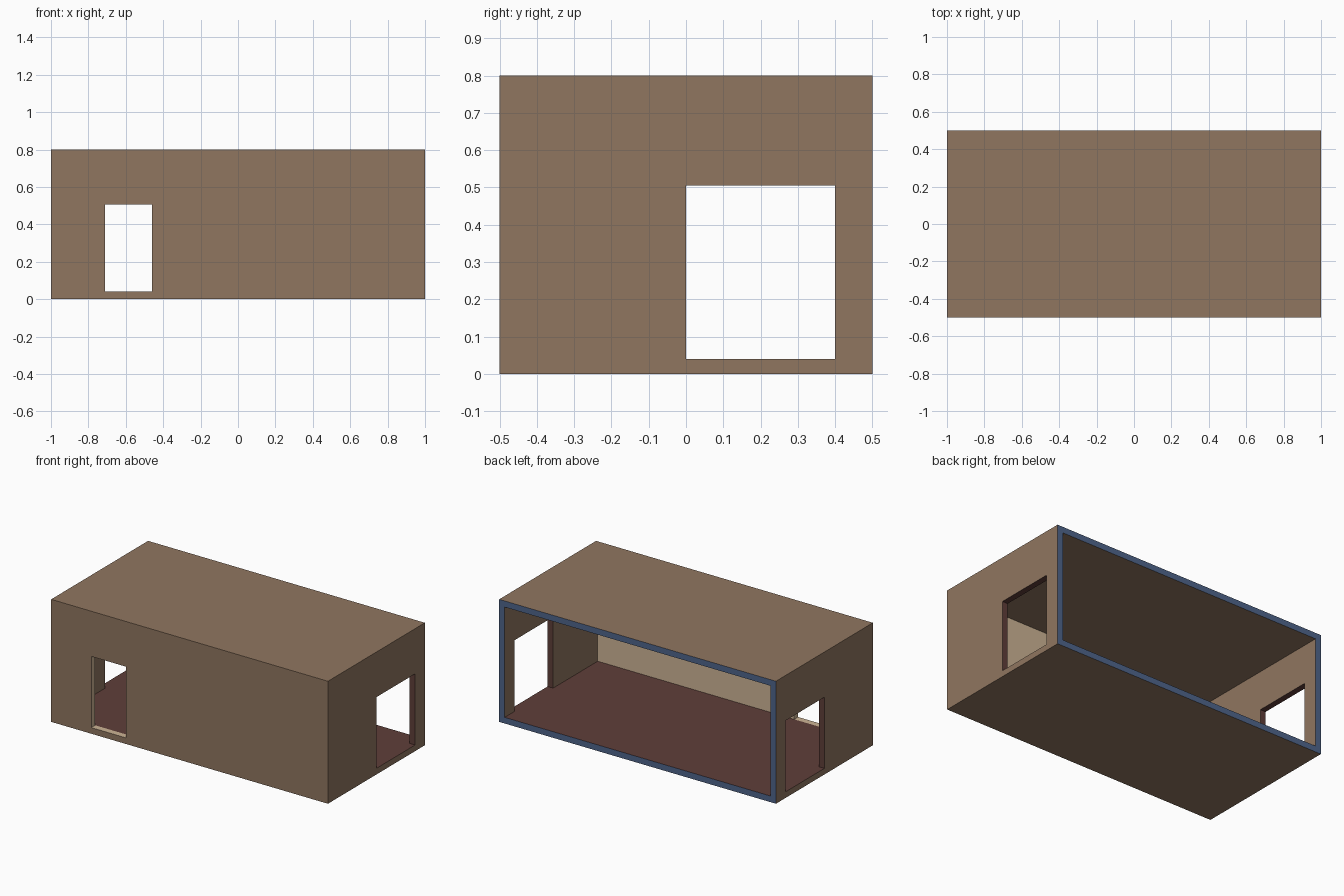
import bpy, bmesh, math
from mathutils import Vector

if "Cube" in bpy.data.objects:
    bpy.data.objects.remove(bpy.data.objects["Cube"])


def material(name, rgb):
    """Flat colour given as 0-255 display values, stored as linear."""
    lin = [((c / 255 + 0.055) / 1.055) ** 2.4 for c in rgb]
    m = bpy.data.materials.new(name)
    m.diffuse_color = (*lin, 1)
    m.use_nodes = True
    m.node_tree.nodes["Principled BSDF"].inputs["Base Color"].default_value = m.diffuse_color
    return m


BROWN, RED, TAN, BLUE = range(4)
mats = [material("wall_brown", (144, 118, 96)),
        material("floor_dark_red", (95, 62, 57)),
        material("plaster_tan", (205, 180, 149)),
        material("rim_blue", (79, 101, 139))]

# Break lines: outer skin, inner skin (0.04 walls) and the opening edges
X = [-1, -0.96, -0.71, -0.46, 0.96, 1]
Y = [-0.5, -0.46, 0, 0.4, 0.5]
Z = [0, 0.04, 0.505, 0.76, 0.8]


def solid(i, j, k):
    """True where the shell has material; the back (+y) is open."""
    if not (0 <= i < 5 and 0 <= j < 4 and 0 <= k < 4):
        return False
    if k in (0, 3):                      # floor and roof slabs
        return True
    if i in (0, 4):                      # side walls with a window each
        return not (j == 2 and k == 1)
    if j == 0:                           # front wall with the door
        return not (i == 2 and k == 1)
    return False


def colour(n, c):
    """Choose the colour from face direction and position."""
    if n.y > 0.5 and c.y > 0.49:
        return BLUE                      # rim of the open back
    if n.y > 0.5 and abs(c.y + 0.46) < 0.001 and abs(c.x) < 0.96:
        return TAN                       # inside of the front wall
    if -0.499 < c.y < -0.461 and -0.711 < c.x < -0.459 and 0.03 < c.z < 0.51:
        return TAN                       # door reveal
    if 0.96 < abs(c.x) < 0.999 and -0.01 < c.y < 0.41 and 0.03 < c.z < 0.51:
        return RED                       # side opening reveals
    if n.z > 0.5 and c.z < 0.1:
        return RED                       # floor
    return BROWN


# House shell: skin between filled and empty cells
bm = bmesh.new()
verts = {}


def vert(idx):
    if idx not in verts:
        verts[idx] = bm.verts.new((X[idx[0]], Y[idx[1]], Z[idx[2]]))
    return verts[idx]


for i in range(5):
    for j in range(4):
        for k in range(4):
            if not solid(i, j, k):
                continue
            for axis in range(3):
                for side in (0, 1):
                    near = [i, j, k]
                    near[axis] += 2 * side - 1
                    if solid(*near):
                        continue
                    u, v = (axis + 1) % 3, (axis + 2) % 3
                    ring = []
                    for du, dv in ((0, 0), (1, 0), (1, 1), (0, 1)):
                        p = [i, j, k]
                        p[axis] += side
                        p[u] += du
                        p[v] += dv
                        ring.append(vert(tuple(p)))
                    f = bm.faces.new(ring if side else ring[::-1])
                    f.normal_update()
                    f.material_index = colour(f.normal, f.calc_center_median())

# Merge coplanar faces of one colour
bmesh.ops.dissolve_limit(bm, angle_limit=math.radians(1), verts=bm.verts[:],
                         edges=bm.edges[:], delimit={'MATERIAL'})
mesh = bpy.data.meshes.new("house_shell")
bm.to_mesh(mesh)
bm.free()
for m in mats:
    mesh.materials.append(m)
bpy.context.collection.objects.link(bpy.data.objects.new("house_shell", mesh))
